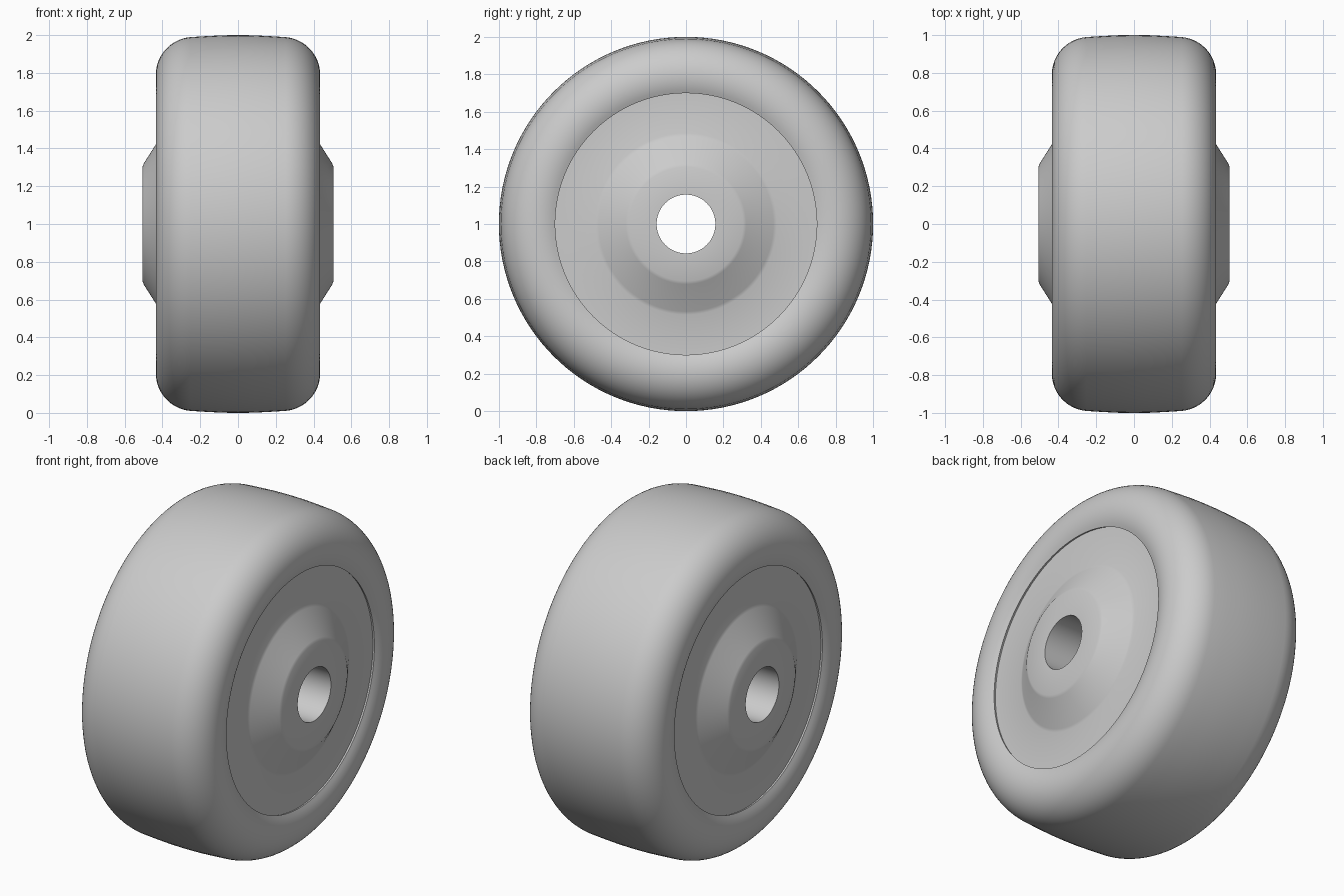
import bpy, bmesh, math
from mathutils import Vector

cube = bpy.data.objects.get("Cube")
if cube:
    bpy.data.objects.remove(cube)

grey = bpy.data.materials.new("light grey")
colour = (0.6, 0.6, 0.6, 1)
grey.use_nodes = True
grey.diffuse_color = colour
grey.node_tree.nodes["Principled BSDF"].inputs["Base Color"].default_value = colour

CENTRE = Vector((0, 0, 1))


def lathe(name, half, sharp_angle):
    """Mirror a half profile of (x, radius) points and spin it round the axle."""
    profile = half + [(-x, r) for x, r in reversed(half) if x > 1e-6]
    bm = bmesh.new()
    verts = [bm.verts.new((x, 0, 1 + r)) for x, r in profile]
    edges = [bm.edges.new((a, b)) for a, b in zip(verts, verts[1:] + verts[:1])]
    bmesh.ops.spin(bm, geom=verts + edges, cent=CENTRE, axis=(1, 0, 0),
                   angle=math.tau, steps=128, use_merge=True)
    bmesh.ops.remove_doubles(bm, verts=bm.verts, dist=1e-5)
    bmesh.ops.recalc_face_normals(bm, faces=bm.faces)
    mesh = bpy.data.meshes.new(name)
    bm.to_mesh(mesh)
    bm.free()
    mesh.materials.append(grey)
    obj = bpy.data.objects.new(name, mesh)
    bpy.context.collection.objects.link(obj)
    bpy.ops.object.select_all(action="DESELECT")
    obj.select_set(True)
    bpy.context.view_layer.objects.active = obj
    bpy.ops.object.shade_smooth_by_angle(angle=math.radians(sharp_angle))
    return obj


# Tyre: rounded shoulders that curl in to the hub, with a slightly crowned tread
shoulder_x, shoulder_r, radius = 0.235, 0.79, 0.2
tyre = [(0.38, 0.70), (0.395, 0.705)]
for i in range(19):
    a = math.radians(-27 + i * 112 / 18)
    tyre.append((shoulder_x + radius * math.cos(a), shoulder_r + radius * math.sin(a)))
tyre += [(0.16, 0.995), (0.08, 0.999), (0, 1.0)]
lathe("tyre", tyre, 40)

# Hub: flat disc, conical boss and a plain bore through the axle
hub = [(0.36, 0.707), (0.4, 0.707), (0.4, 0.485), (0.406, 0.467),
       (0.498, 0.322), (0.505, 0.305), (0.505, 0.157)]
lathe("hub", hub, 40)
